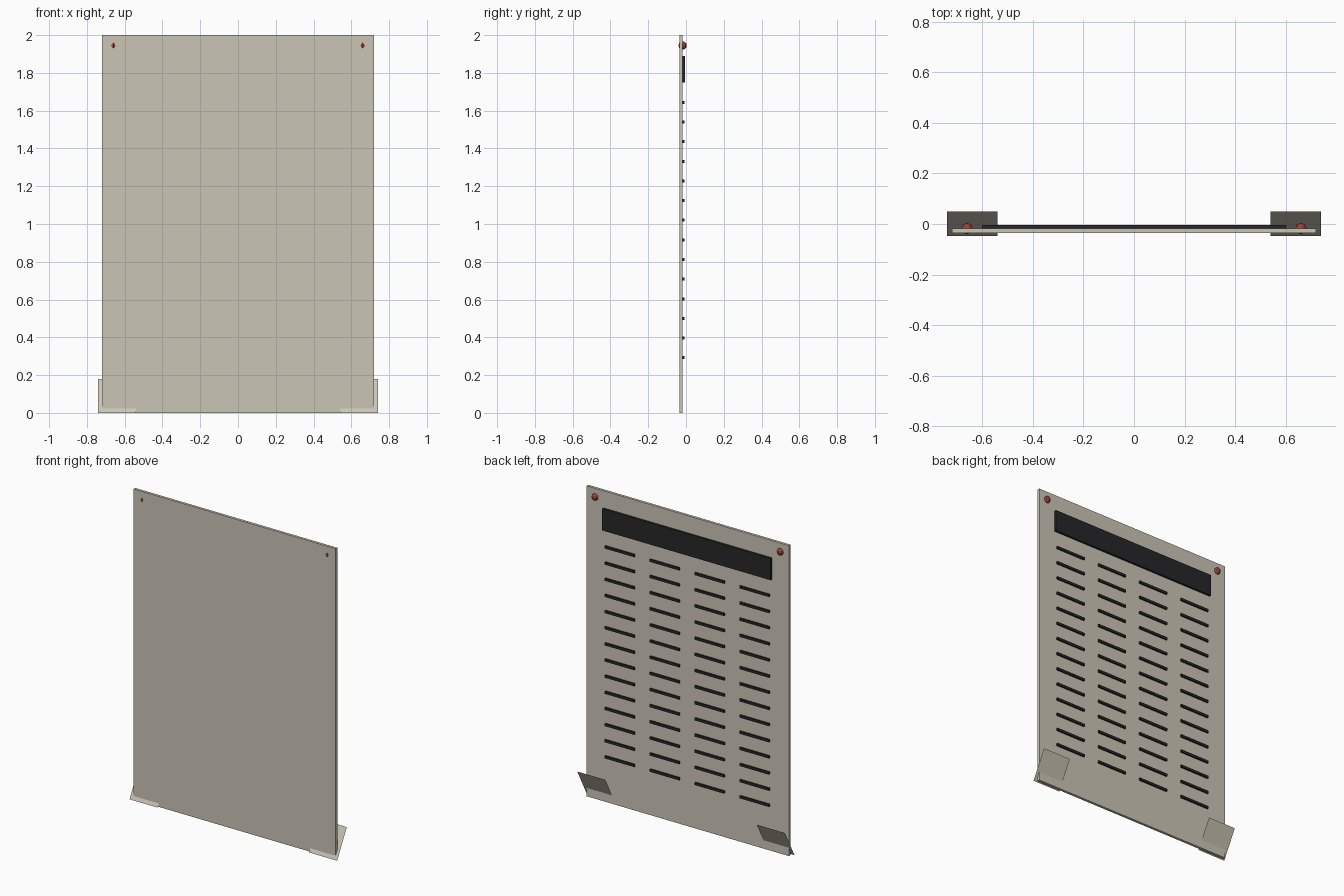
import bpy
import math

if "Cube" in bpy.data.objects:
    bpy.data.objects.remove(bpy.data.objects["Cube"])


def material(name, rgb):
    m = bpy.data.materials.new(name)
    m.diffuse_color = (*rgb, 1)
    m.use_nodes = True
    m.node_tree.nodes["Principled BSDF"].inputs["Base Color"].default_value = m.diffuse_color
    return m


beige = material("beige", (0.60, 0.56, 0.47))
dark = material("dark", (0.02, 0.02, 0.022))
red = material("red", (0.35, 0.06, 0.04))


def finish(name, mat):
    ob = bpy.context.object
    ob.name = name
    ob.data.materials.append(mat)
    return ob


def box(name, x, y, z, mat):
    """Box from (min, max) ranges on each axis."""
    mid = [(a + b) / 2 for a, b in (x, y, z)]
    bpy.ops.mesh.primitive_cube_add(size=1, location=mid)
    ob = finish(name, mat)
    ob.scale = [b - a for a, b in (x, y, z)]
    bpy.ops.object.transform_apply(location=False, rotation=False, scale=True)
    return ob


# Main sheet and dark strip on its back
box("sheet", (-0.72, 0.72), (-0.035, -0.018), (0, 2), beige)
box("back_strip", (-0.6, 0.6), (-0.02, -0.004), (1.75, 1.89), dark)

# Four columns of short dark slots: one bar, repeated by arrays
slots = box("slots", (-0.585, -0.375), (-0.02, -0.008), (0.284, 0.300), dark)
for label, count, step in (("columns", 4, (0.32, 0, 0)), ("rows", 14, (0, 0, 0.104))):
    arr = slots.modifiers.new(label, "ARRAY")
    arr.count = count
    arr.use_relative_offset = False
    arr.use_constant_offset = True
    arr.constant_offset_displace = step

for side, s in (("left", -1), ("right", 1)):
    # Pins in the top corners
    bpy.ops.mesh.primitive_uv_sphere_add(segments=8, ring_count=6, radius=0.022,
                                         location=(s * 0.66, -0.018, 1.945))
    finish(side + "_pin", red)

    # Tilted thin flaps crossing the bottom corners
    x0, x1 = sorted((s * 0.54, s * 0.74))
    mesh = bpy.data.meshes.new(side + "_corner_flap")
    mesh.from_pydata([(x0, -0.047, 0), (x1, -0.047, 0), (x1, 0.05, 0.18), (x0, 0.05, 0.18)],
                     [], [(0, 1, 2, 3)])
    mesh.materials.append(beige)
    flap = bpy.data.objects.new(side + "_corner_flap", mesh)
    bpy.context.collection.objects.link(flap)
